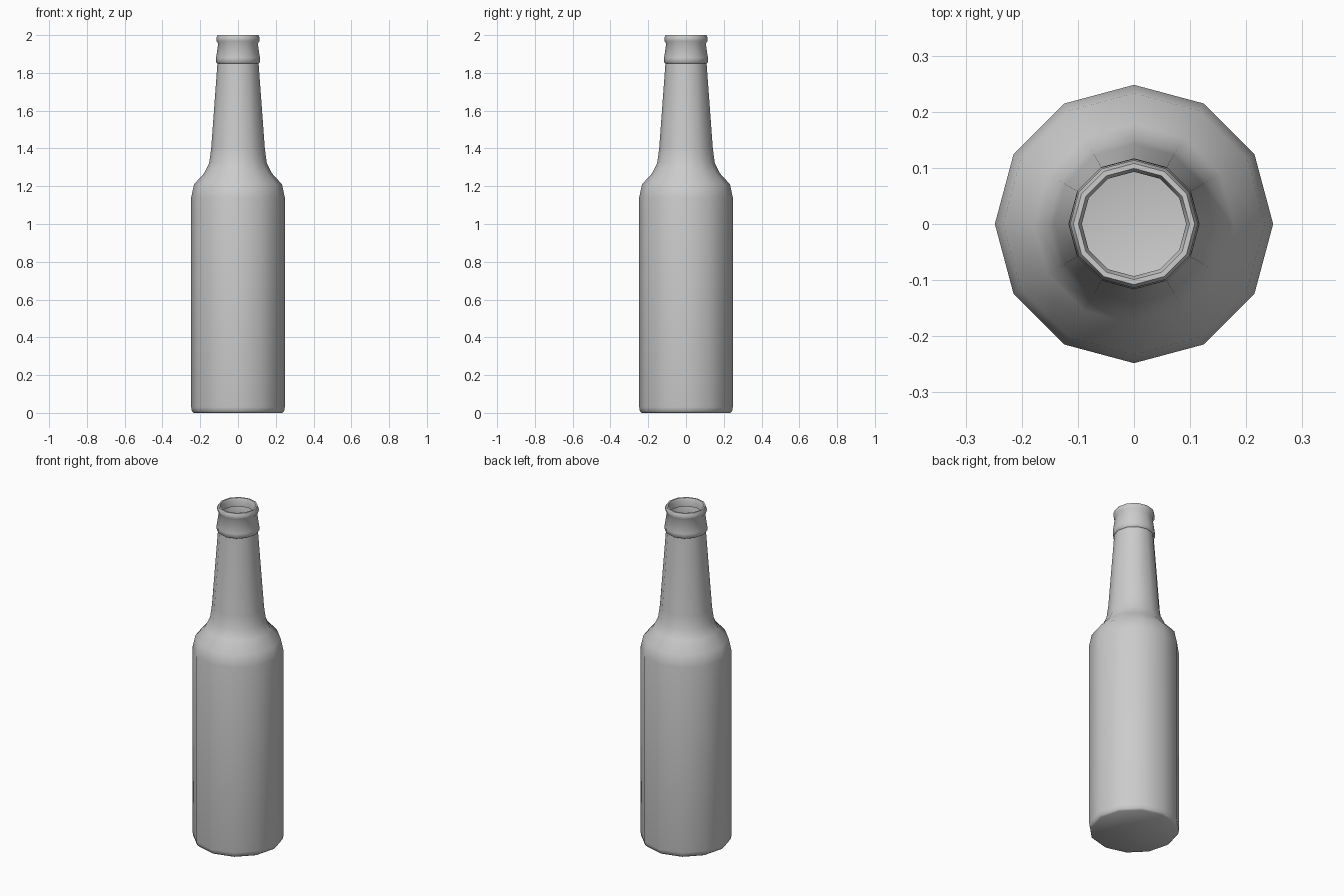
import bpy, bmesh
from math import cos, sin, pi, radians

if "Cube" in bpy.data.objects:
    bpy.data.objects.remove(bpy.data.objects["Cube"])

SIDES = 12

# Bottle outline as (radius, height), from base up and over the lip
profile = [
    (0.234, 0.0), (0.244, 0.008), (0.248, 0.03), (0.248, 1.14),
    (0.233, 1.21), (0.178, 1.27), (0.152, 1.325), (0.142, 1.40),
    (0.109, 1.85), (0.117, 1.855), (0.116, 1.88), (0.105, 1.955),
    (0.113, 1.968), (0.114, 1.985), (0.108, 2.0), (0.099, 2.0),
    (0.093, 1.985), (0.093, 1.95),
]

# Lathe the outline into rings
bm = bmesh.new()
rings = [[bm.verts.new((r * cos(2 * pi * i / SIDES), r * sin(2 * pi * i / SIDES), z))
          for i in range(SIDES)] for r, z in profile]
for a, b in zip(rings, rings[1:]):
    for i in range(SIDES):
        j = (i + 1) % SIDES
        bm.faces.new((a[i], a[j], b[j], b[i]))

# Closed base, open mouth
bm.faces.new(rings[0][::-1])

mesh = bpy.data.meshes.new("bottle")
bm.to_mesh(mesh)
bm.free()
bottle = bpy.data.objects.new("bottle", mesh)
bpy.context.collection.objects.link(bottle)

# Smooth glass surface
bpy.context.view_layer.objects.active = bottle
bottle.select_set(True)
bpy.ops.object.shade_smooth_by_angle(angle=radians(60))
